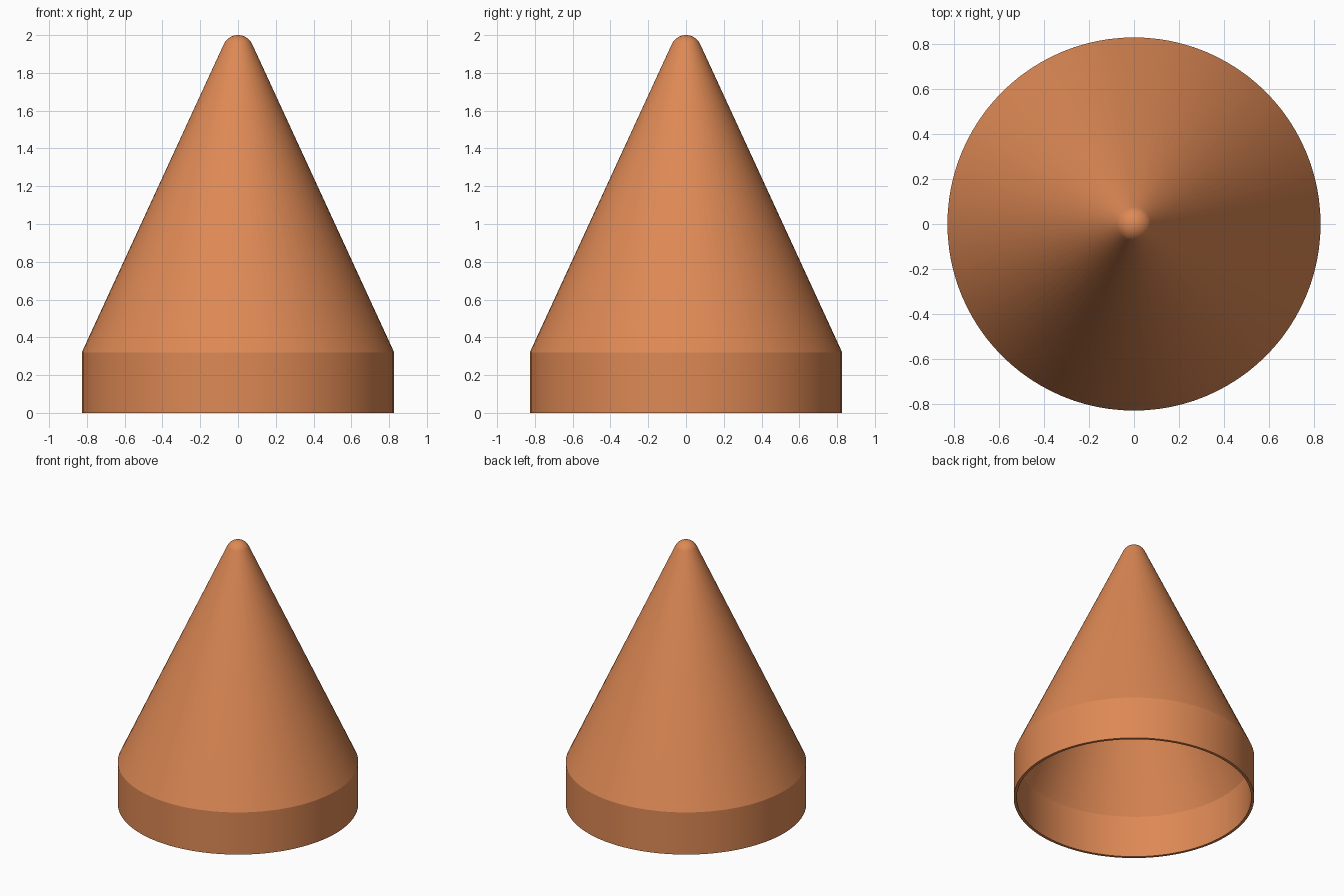
import bpy, bmesh, math

if "Cube" in bpy.data.objects:
    bpy.data.objects.remove(bpy.data.objects["Cube"])

SEGMENTS = 96
WALL = 0.02
RADIUS = 0.827        # outer radius of the base collar
SHOULDER = 0.32       # height where the collar meets the cone
TIP_RADIUS = 0.083
TIP_Z = 2.0 - TIP_RADIUS

# Half angle of the cone, tangent to the rounded tip
height = TIP_Z - SHOULDER
slope = math.asin(TIP_RADIUS / math.hypot(RADIUS, height)) 
half_angle = math.atan2(RADIUS, height) - slope


def shell_profile(inset):
    """Collar, cone and rounded tip as (radius, z), from bottom to apex."""
    shoulder_z = SHOULDER - inset * math.tan(half_angle / 2)
    points = [(RADIUS - inset, 0.0), (RADIUS - inset, shoulder_z)]
    tip = TIP_RADIUS - inset
    steps = 10
    for i in range(steps + 1):
        a = half_angle + (math.pi / 2 - half_angle) * i / steps
        points.append((max(tip * math.cos(a), 0.0), TIP_Z + tip * math.sin(a)))
    points[-1] = (0.0, TIP_Z + tip)
    return points


# Closed wall section: outer skin up, inner skin back down, bottom rim
outer = shell_profile(0.0)
inner = shell_profile(WALL)[::-1]


def ring(bm, r, z):
    if r < 1e-6:
        return [bm.verts.new((0, 0, z))]
    return [bm.verts.new((r * math.cos(t), r * math.sin(t), z))
            for t in (2 * math.pi * i / SEGMENTS for i in range(SEGMENTS))]


def bridge(bm, a, b):
    for i in range(SEGMENTS):
        j = (i + 1) % SEGMENTS
        if len(b) == 1:
            bm.faces.new((a[i], a[j], b[0]))
        elif len(a) == 1:
            bm.faces.new((a[0], b[j], b[i]))
        else:
            bm.faces.new((a[i], a[j], b[j], b[i]))


bm = bmesh.new()
outer_rings = [ring(bm, r, z) for r, z in outer]
inner_rings = [ring(bm, r, z) for r, z in inner]
for skin in (outer_rings, inner_rings):
    for a, b in zip(skin, skin[1:]):
        bridge(bm, a, b)
bridge(bm, inner_rings[-1], outer_rings[0])   # bottom rim

mesh = bpy.data.meshes.new("nose_cone")
bm.to_mesh(mesh)
bm.free()
cone = bpy.data.objects.new("nose_cone", mesh)
bpy.context.collection.objects.link(cone)

# Single orange colour
orange = bpy.data.materials.new("orange")
orange.diffuse_color = (0.73, 0.25, 0.09, 1.0)
orange.use_nodes = True
orange.node_tree.nodes["Principled BSDF"].inputs["Base Color"].default_value = orange.diffuse_color
mesh.materials.append(orange)

# Smooth shading with crisp shoulder and rim edges
bpy.context.view_layer.objects.active = cone
cone.select_set(True)
bpy.ops.object.shade_smooth_by_angle(angle=math.radians(20))
